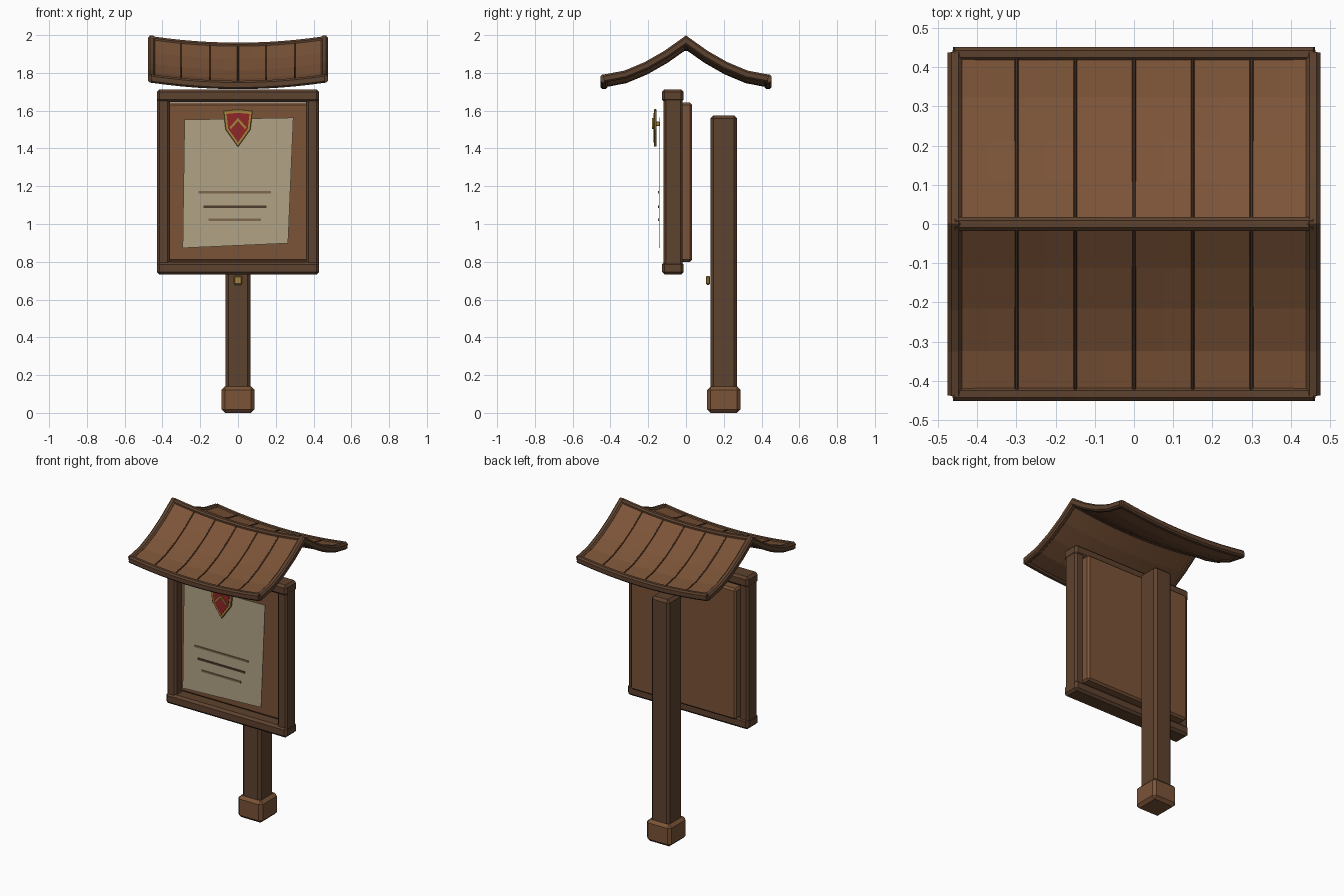
import bpy, bmesh
from mathutils import Vector

if "Cube" in bpy.data.objects:
    bpy.data.objects.remove(bpy.data.objects["Cube"])


def material(name, rgb):
    m = bpy.data.materials.new(name)
    m.diffuse_color = [(c / 255) ** 2.2 for c in rgb] + [1]
    m.use_nodes = True
    m.node_tree.nodes["Principled BSDF"].inputs["Base Color"].default_value = m.diffuse_color
    return m


DARK = material("dark_wood", (94, 68, 50))
WOOD = material("plank_wood", (122, 84, 58))
INK = material("ink", (78, 62, 48))
FADED = material("faded_ink", (125, 104, 80))
PAPER = material("parchment", (176, 162, 132))
GOLD = material("brass", (166, 130, 62))
RED = material("red_enamel", (142, 42, 42))
SEAM = material("seam_wood", (72, 49, 35))


def finish(name, bm, mat, bevel=0):
    bmesh.ops.recalc_face_normals(bm, faces=bm.faces)
    me = bpy.data.meshes.new(name)
    bm.to_mesh(me)
    bm.free()
    me.materials.append(mat)
    ob = bpy.data.objects.new(name, me)
    bpy.context.collection.objects.link(ob)
    if bevel:
        b = ob.modifiers.new("bevel", "BEVEL")
        b.width, b.segments = bevel, 1
    return ob


def box(name, x, y, z, mat, bevel=0):
    """Box from (min, max) ranges."""
    bm = bmesh.new()
    bmesh.ops.create_cube(bm, size=1)
    for v in bm.verts:
        v.co = [(r[0] + r[1]) / 2 + c * (r[1] - r[0]) for c, r in zip(v.co, (x, y, z))]
    return finish(name, bm, mat, bevel)


def plate(name, outline, y0, y1, mat, bevel=0):
    """Flat x-z outline extruded along y."""
    bm = bmesh.new()
    f = bm.faces.new([bm.verts.new((x, y0, z)) for x, z in outline])
    ext = bmesh.ops.extrude_face_region(bm, geom=[f])["geom"]
    for v in ext:
        if isinstance(v, bmesh.types.BMVert):
            v.co.y = y1
    return finish(name, bm, mat, bevel)


def sweep(name, path, side, w, h, c, mat):
    """Chamfered bar of width w and height h along a path, mitred at bends."""
    pts, side = [Vector(p) for p in path], Vector(side)
    a, b = w / 2, h / 2
    section = [(-a + c, -b), (a - c, -b), (a, -b + c), (a, b - c),
               (a - c, b), (-a + c, b), (-a, b - c), (-a, -b + c)]
    bm, rings = bmesh.new(), []
    for i, p in enumerate(pts):
        t0 = (p - pts[max(i - 1, 0)]).normalized()
        t1 = (pts[min(i + 1, len(pts) - 1)] - p).normalized()
        t = (t0 + t1).normalized()
        n = side.cross(t)
        n = n / max(t.dot(t1 if t1.length else t0), 0.5)
        rings.append([bm.verts.new(p + side * u + n * v) for u, v in section])
    for r, s in zip(rings, rings[1:]):
        for k in range(8):
            bm.faces.new((r[k], r[k - 1], s[k - 1], s[k]))
    bm.faces.new(rings[0])
    bm.faces.new(rings[-1])
    return finish(name, bm, mat)


# Post with foot block and brass stud
box("post", (-.065, .065), (.13, .27), (.1, 1.575), DARK, .016)
box("post_foot", (-.087, .087), (.112, .288), (0, .14), WOOD, .018)
box("post_stud", (-.022, .022), (.106, .128), (.678, .726), GOLD, .006)

# Board and frame
box("back_board", (-.375, .375), (-.06, .033), (.8, 1.642), WOOD, .012)
for s, n in ((-1, "left"), (1, "right")):
    box("frame_stile_" + n, sorted((s * .36, s * .428)), (-.118, -.018), (.75, 1.7), DARK, .012)
box("frame_top_rail", (-.43, .43), (-.127, -.012), (1.645, 1.713), DARK, .014)
box("frame_bottom_rail", (-.43, .43), (-.127, -.012), (.733, .8), DARK, .014)

# Notice sheet with ruled marks
plate("notice_sheet", [(-.283, 1.552), (.293, 1.563), (.265, .898), (-.293, .873)],
      -.144, -.14, PAPER)
for i, (x0, x1, z, m) in enumerate([(-.208, .175, 1.168, FADED), (-.183, .15, 1.092, INK),
                                    (-.157, .122, 1.022, FADED)]):
    box("notice_mark_%d" % i, (x0, x1), (-.148, -.143), (z - .006, z + .006), m)

# Shield badge pinned over the sheet
shield = [(-.078, 1.6), (0, 1.608), (.078, 1.6), (.066, 1.5), (0, 1.407), (-.066, 1.5)]
plate("shield_rim", shield, -.17, -.156, GOLD, .003)
plate("shield_face", [(x * .78, 1.521 + (z - 1.521) * .78) for x, z in shield],
      -.173, -.16, RED)
plate("shield_chevron", [(0, 1.562), (.044, 1.512), (.037, 1.502), (0, 1.545),
                         (-.037, 1.502), (-.044, 1.512)], -.18, -.17, GOLD)
box("shield_pin", (-.012, .012), (-.158, -.138), (1.518, 1.542), GOLD, .003)

# Roof surface: swept slope, sagging along the ridge
SLOPE = [(0, 1.972), (.105, 1.898), (.21, 1.838), (.32, 1.792), (.435, 1.77)]
PROFILE = [(-y, z) for y, z in SLOPE[:0:-1]] + SLOPE


def sag(x):
    return -.034 * (1 - min(1, (x / .457) ** 2))


XS = [-.45 + .075 * i for i in range(13)]
bm = bmesh.new()
grid = [[bm.verts.new((x, y, z + sag(x))) for y, z in PROFILE] for x in XS]
for r, s in zip(grid, grid[1:]):
    for k in range(len(PROFILE) - 1):
        bm.faces.new((r[k], s[k], s[k + 1], r[k + 1]))
roof = finish("roof_planks", bm, WOOD)
mod = roof.modifiers.new("thickness", "SOLIDIFY")
mod.thickness, mod.offset, mod.use_even_offset = .026, 0, True

# Plank seams, gable rims, ridge and eave beams
for i in range(1, 6):
    x = -.45 + .15 * i
    sweep("roof_seam_%d" % i, [(x, y, z + sag(x) + .012) for y, z in PROFILE],
          (1, 0, 0), .009, .01, .002, SEAM)
for s, n in ((-1, "left"), (1, "right")):
    sweep("gable_rim_" + n, [(s * .457, y, z) for y, z in PROFILE],
          (1, 0, 0), .037, .042, .009, DARK)
for y, z, n in ((0, 1.972, "ridge_beam"), (-.434, 1.77, "front_eave_beam"),
                (.434, 1.77, "back_eave_beam")):
    sweep(n, [(x, y, z + sag(x)) for x in [-.46] + XS[1:-1] + [.46]],
          (0, -1, 0), .036, .044, .009, DARK)
